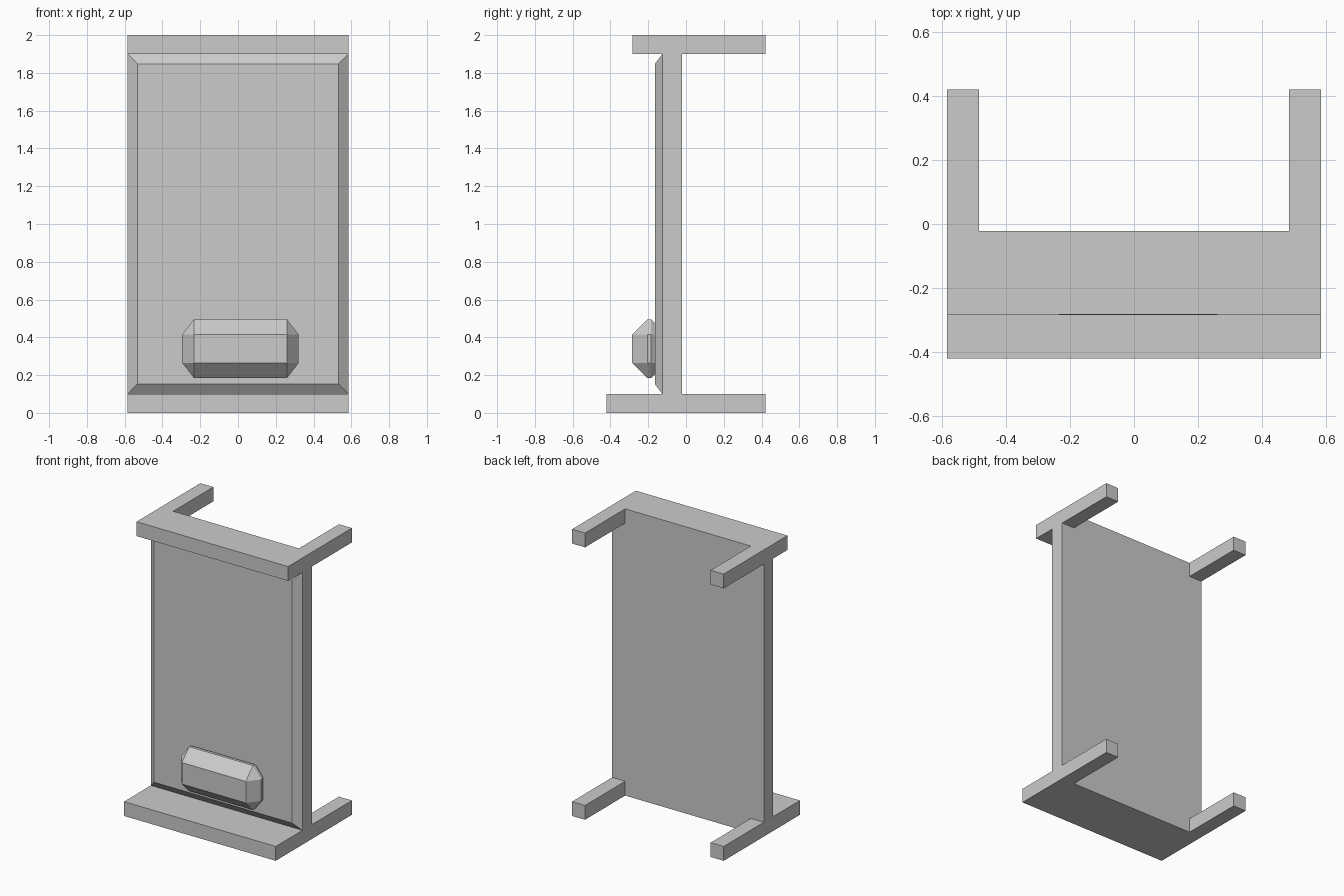
import bpy, bmesh

if "Cube" in bpy.data.objects:
    bpy.data.objects.remove(bpy.data.objects["Cube"])

HALF_W, ARM_W = 0.585, 0.10
BACK_Y, ARM_Y = -0.022, 0.42


def finish(name, bm):
    bmesh.ops.recalc_face_normals(bm, faces=bm.faces)
    mesh = bpy.data.meshes.new(name)
    bm.to_mesh(mesh)
    bm.free()
    obj = bpy.data.objects.new(name, mesh)
    bpy.context.collection.objects.link(obj)
    return obj


def u_frame(name, front_y, z0, z1):
    """Flat slab with two arms reaching backwards."""
    inner = HALF_W - ARM_W
    right = [(HALF_W, front_y), (HALF_W, ARM_Y), (inner, ARM_Y), (inner, BACK_Y)]
    outline = right + [(-x, y) for x, y in reversed(right)]
    bm = bmesh.new()
    face = bm.faces.new([bm.verts.new((x, y, z0)) for x, y in outline])
    ext = bmesh.ops.extrude_face_region(bm, geom=[face], use_keep_orig=True)
    verts = [g for g in ext["geom"] if isinstance(g, bmesh.types.BMVert)]
    bmesh.ops.translate(bm, verts=verts, vec=(0, 0, z1 - z0))
    return finish(name, bm)


def panel(name):
    """Upright board with a chamfered front, lofted through three rectangles."""
    bm = bmesh.new()
    rings = []
    for y, inset in ((BACK_Y, 0), (-0.125, 0), (-0.165, 0.052)):
        x, z0, z1 = HALF_W - inset, 0.10 + inset, 1.90 - inset
        rings.append([bm.verts.new(p) for p in
                      ((-x, y, z0), (x, y, z0), (x, y, z1), (-x, y, z1))])
    for a, b in zip(rings, rings[1:]):
        for i in range(4):
            j = (i + 1) % 4
            bm.faces.new((a[i], a[j], b[j], b[i]))
    bm.faces.new(rings[0])
    bm.faces.new(rings[-1])
    return finish(name, bm)


def chamfered_box(name, centre, size, chamfer):
    """Box whose twelve edges and eight corners are cut flat."""
    bm = bmesh.new()
    half = [s / 2 for s in size]
    for axis in range(3):
        for sx in (-1, 1):
            for sy in (-1, 1):
                for sz in (-1, 1):
                    p = [s * (half[i] - (0 if i == axis else chamfer[i])) + centre[i]
                         for i, s in enumerate((sx, sy, sz))]
                    bm.verts.new(p)
    bmesh.ops.convex_hull(bm, input=bm.verts)
    bmesh.ops.dissolve_limit(bm, angle_limit=0.01, verts=bm.verts, edges=bm.edges)
    return finish(name, bm)


# Floor frame and top frame
u_frame("base_frame", -0.42, 0.0, 0.10)
u_frame("top_frame", -0.283, 1.90, 2.0)

# Upright board between them
panel("back_panel")

# Faceted block low on the front, partly sunk into the board
chamfered_box("front_block", (0.013, -0.195, 0.34), (0.617, 0.18, 0.31),
              (0.062, 0.08, 0.08))
